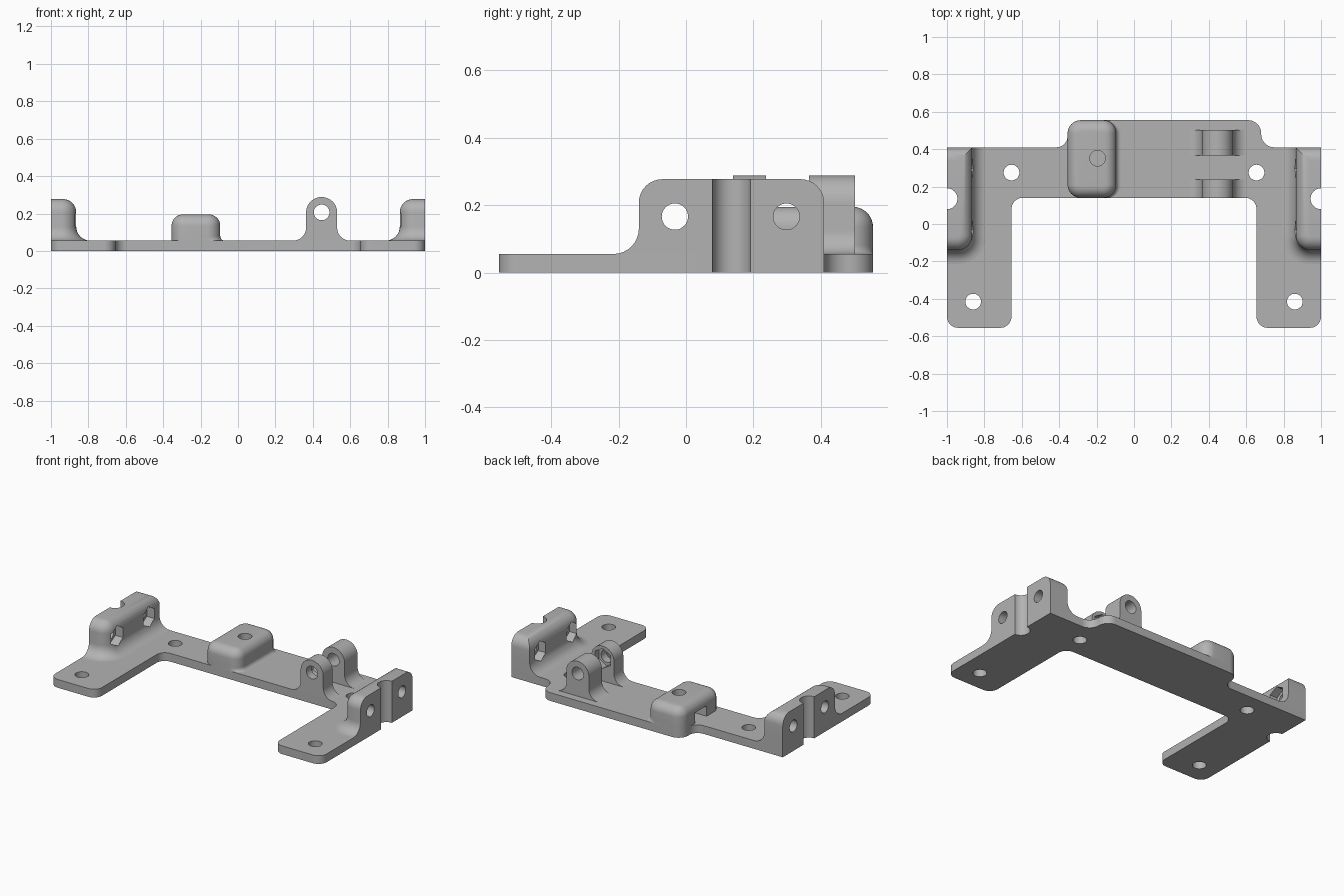
import bpy, bmesh
from math import sin, cos, pi, radians
from mathutils import Vector

if "Cube" in bpy.data.objects:
    bpy.data.objects.remove(bpy.data.objects["Cube"])

grey = bpy.data.materials.new("plain grey")
grey.use_nodes = True
GREY = (0.45, 0.45, 0.45, 1)
grey.diffuse_color = GREY
grey.node_tree.nodes["Principled BSDF"].inputs["Base Color"].default_value = GREY

PLATE = 0.055    # plate thickness
HOLE = 0.042     # screw hole radius


def rounded(corners, steps=10):
    """Closed outline from (x, y, radius) corners; radius 0 stays sharp."""
    out = []
    for i, (x, y, r) in enumerate(corners):
        p = Vector((x, y))
        if r == 0:
            out.append(p)
            continue
        a = (Vector(corners[i - 1][:2]) - p).normalized()
        b = (Vector(corners[(i + 1) % len(corners)][:2]) - p).normalized()
        for k in range(steps + 1):
            t = k / steps * pi / 2
            out.append(p + a * r * (1 - sin(t)) + b * r * (1 - cos(t)))
    return out


def circle(u, v, r, n=40, turn=0.0):
    return [Vector((u + r * cos(turn + 2 * pi * k / n), v + r * sin(turn + 2 * pi * k / n)))
            for k in range(n)]


def hexagon(u, v, r):
    return circle(u, v, r, 6, pi / 2)


def loft(name, rings, axis="z"):
    """Solid through equal-length outlines, given as (height, outline) along an axis."""
    place = {"x": lambda p, t: (t, p.x, p.y),
             "y": lambda p, t: (p.x, t, p.y),
             "z": lambda p, t: (p.x, p.y, t)}[axis]
    bm = bmesh.new()
    loops = [[bm.verts.new(place(p, t)) for p in pts] for t, pts in rings]
    n = len(loops[0])
    bm.faces.new(loops[0])
    bm.faces.new(loops[-1])
    for lo, hi in zip(loops, loops[1:]):
        for i in range(n):
            j = (i + 1) % n
            bm.faces.new((lo[i], lo[j], hi[j], hi[i]))
    bmesh.ops.recalc_face_normals(bm, faces=bm.faces)
    mesh = bpy.data.meshes.new(name)
    bm.to_mesh(mesh)
    bm.free()
    mesh.materials.append(grey)
    obj = bpy.data.objects.new(name, mesh)
    bpy.context.collection.objects.link(obj)
    return obj


def prism(name, outline, axis, start, end):
    return loft(name, [(start, outline), (end, outline)], axis)


def finish(obj, cutters):
    """Cut the openings, drop the cutters and shade smooth with sharp edges."""
    for c in cutters:
        c.hide_render = True
        mod = obj.modifiers.new("opening", "BOOLEAN")
        mod.operation, mod.solver, mod.object = "DIFFERENCE", "EXACT", c
    bpy.ops.object.select_all(action="DESELECT")
    obj.select_set(True)
    bpy.context.view_layer.objects.active = obj
    bpy.ops.object.convert(target="MESH")
    for c in cutters:
        bpy.data.objects.remove(c)
    bpy.ops.object.shade_smooth_by_angle(angle=radians(30))


def cut(outline, axis, start, end):
    return prism("cutter", outline, axis, start, end)


def groove(side):
    return cut(circle(side, 0.135, 0.056), "z", -0.1, 0.5)


# U-shaped base plate with a raised back edge
plate = prism("base_plate", rounded([
    (-1, -0.555, 0.06), (-0.655, -0.555, 0.06), (-0.655, 0.14, 0.06),
    (0.655, 0.14, 0.06), (0.655, -0.555, 0.06), (1, -0.555, 0.06),
    (1, 0.41, 0), (0.68, 0.41, 0.07), (0.68, 0.555, 0.07),
    (-0.355, 0.555, 0.07), (-0.355, 0.41, 0.06), (-1, 0.41, 0)]), "z", 0, PLATE)
screws = [(s * x, y) for s in (-1, 1) for x, y in ((0.655, 0.275), (0.86, -0.415))]
finish(plate, [cut(circle(x, y, HOLE), "z", -0.1, 0.2) for x, y in screws]
       + [groove(-1), groove(1)])

# Upright side walls: base fillet, straight wall, rounded top
STEPS = 8
angles = [k / STEPS * pi / 2 for k in range(STEPS + 1)]
for side, name in ((1, "left_wall"), (-1, "right_wall")):
    def wall_ring(grow, back):
        x0, y0 = 0.865 - grow, -0.14 - grow
        return [Vector((side * p.x, p.y)) for p in rounded(
            [(x0, y0, 0.08 + grow), (1, y0, 0), (1, 0.41 - back, 0), (x0, 0.41 - back, 0)])]
    f, d, top = 0.075, 0.07, 0.277
    rings = [(0.02, wall_ring(f, 0))]
    rings += [(PLATE + f * (1 - cos(a)), wall_ring(f * (1 - sin(a)), 0)) for a in angles]
    rings += [(top - d + d * sin(a), wall_ring(-d * (1 - cos(a)), d * (1 - cos(a))))
              for a in angles]
    openings = [groove(side)]
    for y in (-0.033, 0.298):
        openings.append(cut(circle(y, 0.166, 0.039), "x", side * 0.7, side * 1.1))
        openings.append(cut(hexagon(y, 0.166, 0.066), "x", side * 0.7, side * 0.92))
    finish(loft(name, rings, "z"), openings)

# Rounded block with a top hole and a side slot for a nut
def block_ring(inset, fillet):
    x0, x1 = -0.355 + inset, -0.095 - inset + fillet
    y0, y1, r = 0.14 + inset, 0.555 - inset, 0.07 - inset
    return rounded([(x0, y0, r), (x1, y0, r), (x1, y1, r), (x0, y1, r)])


f, d, top = 0.025, 0.06, 0.195
rings = [(0.01, block_ring(0, f))]
rings += [(PLATE + f * (1 - cos(a)), block_ring(0, f * (1 - sin(a)))) for a in angles]
rings += [(top - d + d * sin(a), block_ring(d * (1 - cos(a)), 0)) for a in angles]
slot = rounded([(0.29, 0, 0), (0.41, 0, 0), (0.41, 0.125, 0), (0.29, 0.125, 0)])
finish(loft("block", rings),
       [cut(slot, "x", -0.5, -0.135), cut(circle(-0.195, 0.352, HOLE), "z", 0.03, 0.3)])

# Pair of hinge ears with flared feet; the front one has a nut pocket
CX, HW = 0.447, 0.083
ear = rounded([
    (CX - 0.16, 0.02, 0), (CX + 0.16, 0.02, 0), (CX + 0.16, PLATE, 0),
    (CX + HW, PLATE, 0.07), (CX + HW, 0.288, HW - 0.001),
    (CX - HW, 0.288, HW - 0.001), (CX - HW, PLATE, 0.07), (CX - 0.16, PLATE, 0)], 14)
for name, y0, y1 in (("front_ear", 0.14, 0.238), ("back_ear", 0.365, 0.502)):
    openings = [cut(circle(CX, 0.206, HOLE), "y", 0, 0.7)]
    if name == "front_ear":
        openings.append(cut(hexagon(CX, 0.206, 0.066), "y", 0.195, 0.3))
    finish(prism(name, ear, "y", y0, y1), openings)
